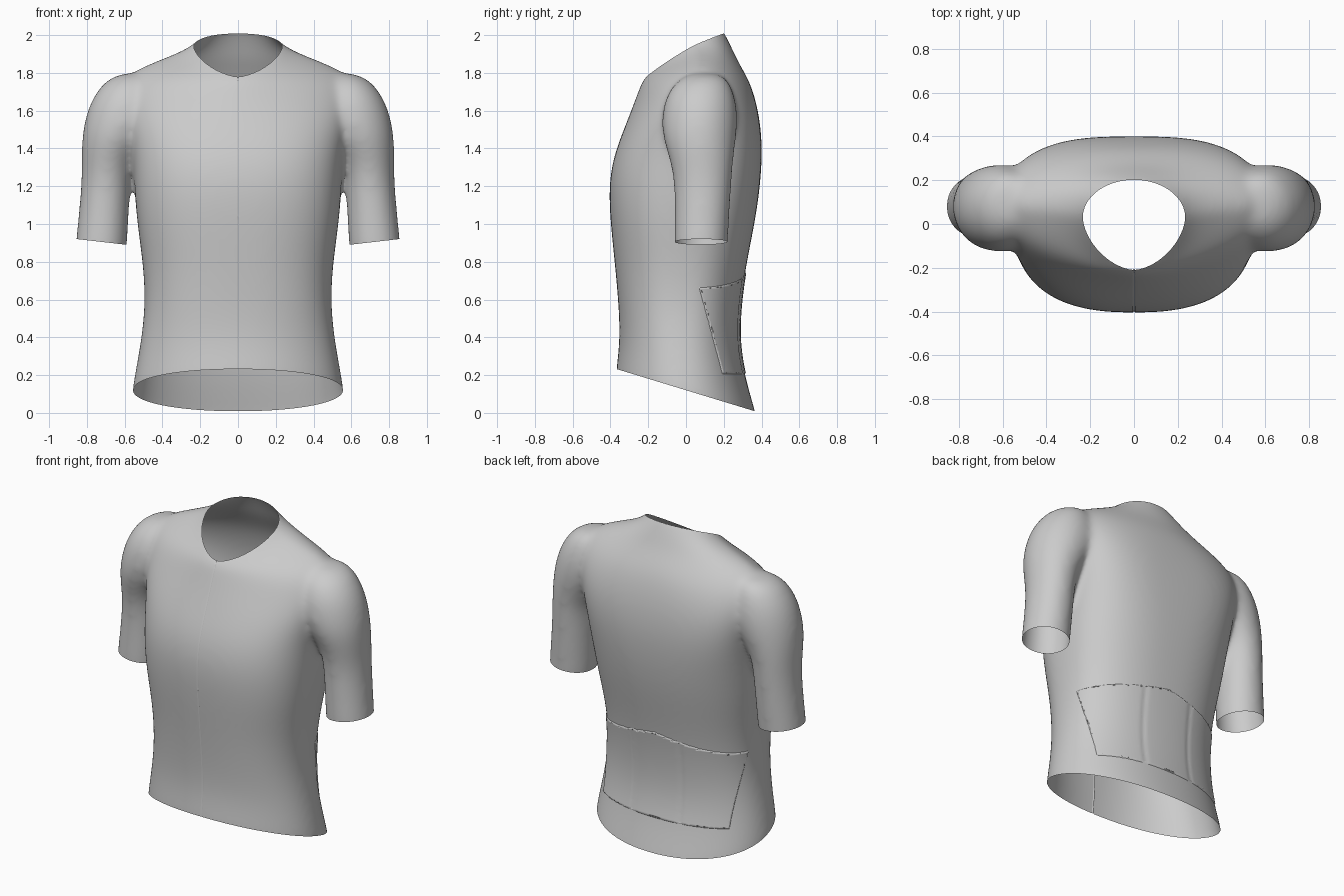
import bpy, bmesh, math
from mathutils import Vector

if "Cube" in bpy.data.objects:
    bpy.data.objects.remove(bpy.data.objects["Cube"])

fabric = bpy.data.materials.new("light_grey_fabric")
fabric.diffuse_color = (0.6, 0.6, 0.6, 1)
fabric.use_nodes = True
fabric.node_tree.nodes["Principled BSDF"].inputs["Base Color"].default_value = fabric.diffuse_color
SEG = 48


def spow(v, n):
    return math.copysign(abs(v) ** (2 / n), v)


def loft(bm, rings):
    """Closed solid through a list of point rings."""
    loops = [[bm.verts.new(p) for p in r] for r in rings]
    for a, b in zip(loops, loops[1:]):
        for i in range(SEG):
            j = (i + 1) % SEG
            bm.faces.new((a[i], a[j], b[j], b[i]))
    bm.faces.new(loops[0][::-1])
    bm.faces.new(loops[-1])


def torso_ring(w, yf, yc, yb, zf, zs, zb, nf, nb):
    pts = []
    for i in range(SEG):
        a = 2 * math.pi * i / SEG
        y_end, z_end, n = (yb, zb, nb) if math.sin(a) > 0 else (yf, zf, nf)
        s = abs(spow(math.sin(a), n))
        pts.append((w * spow(math.cos(a), n), yc + (y_end - yc) * s, zs + (z_end - zs) * s))
    return pts


def sleeve_ring(z, x0, x1, y0, y1, side):
    pts = []
    for i in range(SEG):
        a = 2 * math.pi * i / SEG
        pts.append((side * ((x0 + x1) / 2 + (x1 - x0) / 2 * math.cos(a)),
                    (y0 + y1) / 2 + (y1 - y0) / 2 * math.sin(a), z))
    return pts


def cut(bm, co, no, keep=lambda c: True, clear=True):
    """Slice the chosen region and drop what lies on the normal's side."""
    verts = [v for v in bm.verts if keep(v.co)]
    vs = set(verts)
    edges = [e for e in bm.edges if all(v in vs for v in e.verts)]
    faces = [f for f in bm.faces if all(v in vs for v in f.verts)]
    bmesh.ops.bisect_plane(bm, geom=verts + edges + faces, dist=1e-5, plane_co=co,
                           plane_no=no, clear_outer=clear)


def finish(bm, name):
    me = bpy.data.meshes.new(name)
    bm.to_mesh(me)
    me.materials.append(fabric)
    ob = bpy.data.objects.new(name, me)
    bpy.context.collection.objects.link(ob)
    for p in me.polygons:
        p.use_smooth = True
    return ob


# Torso: half width, front/mid/back y, front/side/back z, front/back squareness
torso = [(.58, -.385, 0, .43, .06, -.07, -.22, 2.1, 2.1),
         (.562, -.37, 0, .366, .23, .13, .01, 2.1, 2.1),
         (.522, -.35, -.02, .287, .38, .33, .28, 2.2, 2.2),
         (.492, -.356, -.02, .28, .56, .55, .5, 2.4, 2.3),
         (.5, -.376, -.02, .312, .78, .77, .75, 2.4, 2.4),
         (.535, -.4, -.01, .364, 1, 1, 1, 2.5, 2.5),
         (.55, -.411, 0, .394, 1.2, 1.2, 1.2, 2.5, 2.7),
         (.56, -.384, .03, .406, 1.36, 1.38, 1.4, 2.5, 3.1),
         (.6, -.33, .06, .39, 1.5, 1.55, 1.57, 2.3, 3),
         (.64, -.283, .08, .355, 1.62, 1.68, 1.71, 1.9, 2.3),
         (.6, -.25, .08, .318, 1.71, 1.79, 1.79, 1.75, 1.9),
         (.45, -.232, .07, .27, 1.755, 1.857, 1.87, 1.8, 1.9),
         (.32, -.22, .05, .24, 1.77, 1.9, 1.94, 1.9, 2),
         (.235, -.208, .03, .205, 1.785, 1.935, 2.01, 2, 2),
         (.19, -.16, .03, .165, 1.83, 1.99, 2.08, 2, 2)]
# Sleeve: z, inner/outer x, front/back y
sleeve = [(.75, .6, .872, -.06, .215), (.9, .585, .86, -.064, .221), (1.2, .571, .828, -.057, .24),
          (1.34, .553, .828, -.085, .25), (1.45, .47, .827, -.122, .265), (1.55, .4, .812, -.13, .275),
          (1.65, .4, .78, -.115, .265), (1.73, .43, .727, -.075, .24), (1.775, .46, .675, -.02, .21),
          (1.8, .48, .6, .03, .16)]
bm = bmesh.new()
loft(bm, [torso_ring(*r) for r in torso])
for side in (1, -1):
    loft(bm, [sleeve_ring(*r, side) for r in sleeve])
bmesh.ops.recalc_face_normals(bm, faces=bm.faces)

# Fuse torso and sleeves into one smooth skin
form = finish(bm, "body_form")
sub = form.modifiers.new("round", 'SUBSURF')
sub.levels = 2
rem = form.modifiers.new("fuse", 'REMESH')
rem.mode, rem.voxel_size = 'VOXEL', 0.0125
smo = form.modifiers.new("soften", 'SMOOTH')
smo.factor, smo.iterations = 0.5, 40
skin = bpy.data.meshes.new_from_object(form.evaluated_get(bpy.context.evaluated_depsgraph_get()))
bpy.data.objects.remove(form)
bm = bmesh.new()
bm.from_mesh(skin)

# Hem and cuff openings
cut(bm, Vector((0, 0, .12)), Vector((0, -.305, -1)), lambda c: c.z < .5)
for s in (1, -1):
    cut(bm, Vector((s * .59, 0, .89)), Vector((s * .115, 0, -1)),
        lambda c: c.x * s > .56 and .6 < c.z < 1.05)

# Egg-shaped neck opening, sliced along its outline
egg = []
for i in range(44):
    a = 2 * math.pi * i / 44
    n, d = (2, .172) if math.sin(a) > 0 else (1.7, .24)
    egg.append(Vector((.234 * spow(math.cos(a), n), .03 + d * spow(math.sin(a), n), 0)))
planes = []
for p, q in zip(egg, egg[1:] + egg[:1]):
    planes.append((p, Vector((q.y - p.y, p.x - q.x, 0)).normalized()))


def near_neck(c):
    return c.z > 1.68 and abs(c.x) < .29 and -.27 < c.y < .25


for p, no in planes:
    cut(bm, p, no, lambda c: near_neck(c) and abs((c - p).dot(no)) < .05
        and (c.xy - p.xy).length < .1, False)
inside = [f for f in bm.faces if near_neck(f.calc_center_median())
          and all((f.calc_center_median() - p).dot(no) < 0 for p, no in planes)]
bmesh.ops.delete(bm, geom=inside, context='FACES')

# Back pocket panel, lifted off the skin
pb = bm.copy()
for s in (1, -1):
    cut(pb, Vector((0, 0, .745)), Vector((s * .17, 0, 1)))
cut(pb, Vector((0, 0, .205)), Vector((0, 0, -1)))
cut(pb, Vector((0, .07, .66)), Vector((0, -1, -.27)))
bmesh.ops.delete(pb, geom=[f for f in pb.faces if abs(f.calc_center_median().x) > .54],
                 context='FACES')
bmesh.ops.remove_doubles(pb, verts=pb.verts, dist=.004)
pb.normal_update()
bmesh.ops.inset_region(pb, faces=pb.faces, thickness=.006, depth=.006, use_boundary=True,
                       use_even_offset=False)
# Shallow valleys between the three pockets
for v in pb.verts:
    if not v.is_boundary:
        v.co.y -= .004 * max(0, 1 - abs(abs(v.co.x) - .165) / .025)
finish(pb, "back_pockets")

# Front zip groove
for x in (-.005, 0, .005):
    cut(bm, Vector((x, 0, 0)), Vector((1, 0, 0)), lambda c: c.y < 0 and abs(c.x) < .05, False)
for v in bm.verts:
    if abs(v.co.x) < .0005 and v.co.y < -.15:
        v.co.y += .006
finish(bm, "jersey_body")
